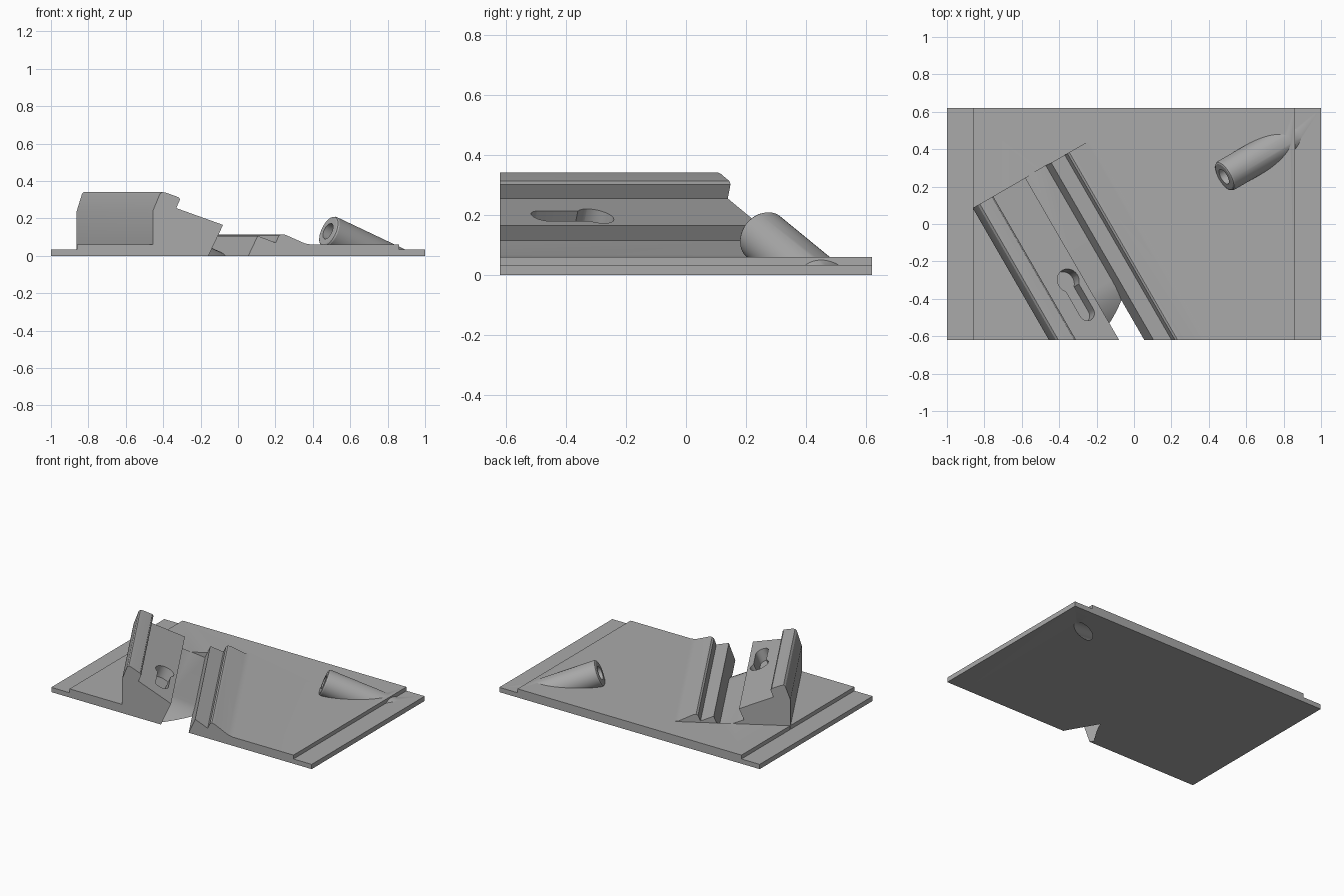
import bpy, bmesh, math
from mathutils import Matrix, Vector

old = bpy.data.objects.get("Cube")
if old:
    bpy.data.objects.remove(old, do_unlink=True)

FRONT = -0.62
TILT = math.radians(22.3)
U = Vector((0.866, 0.5, 0))      # across the cradle
V = Vector((0.5, -0.866, 0))     # along the cradle
DOWN = U * math.cos(TILT) - Vector((0, 0, math.sin(TILT)))
NORMAL = U * math.sin(TILT) + Vector((0, 0, math.cos(TILT)))

grey = bpy.data.materials.new("light grey")
grey.use_nodes = True
colour = (0.4, 0.4, 0.4, 1)
grey.diffuse_color = colour
grey.node_tree.nodes["Principled BSDF"].inputs["Base Color"].default_value = colour


def finish(name, bm):
    bmesh.ops.recalc_face_normals(bm, faces=bm.faces)
    mesh = bpy.data.meshes.new(name)
    bm.to_mesh(mesh)
    bm.free()
    mesh.materials.append(grey)
    ob = bpy.data.objects.new(name, mesh)
    bpy.context.collection.objects.link(ob)
    return ob


def clip(bm, point, outward):
    geom = bm.verts[:] + bm.edges[:] + bm.faces[:]
    cut = bmesh.ops.bisect_plane(bm, geom=geom, plane_co=point, plane_no=outward, clear_outer=True)
    edges = [e for e in cut["geom_cut"] if isinstance(e, bmesh.types.BMEdge)]
    bmesh.ops.holes_fill(bm, edges=edges)


def loft(rings):
    """Join rings of points into a closed solid."""
    bm = bmesh.new()
    rows = [[bm.verts.new(p) for p in ring] for ring in rings]
    n = len(rows[0])
    for a, b in zip(rows, rows[1:]):
        for i in range(n):
            j = (i + 1) % n
            bm.faces.new((a[i], a[j], b[j], b[i]))
    bm.faces.new(rows[0])
    bm.faces.new(rows[-1])
    return bm


def section(points, v):
    return [U * u + V * v + Vector((0, 0, z)) for u, z in points]


def box(name, half_x, top):
    bm = bmesh.new()
    bmesh.ops.create_cube(bm, size=1)
    for vert in bm.verts:
        vert.co = (vert.co.x * 2 * half_x, vert.co.y * -2 * FRONT, (vert.co.z + 0.5) * top)
    return finish(name, bm)


def circle(centre, x, y, radius, count, start=0.0, sweep=2 * math.pi):
    steps = count if sweep > 6 else count - 1
    angles = [start + sweep * i / steps for i in range(count)]
    return [centre + x * radius * math.cos(a) + y * radius * math.sin(a) for a in angles]


def combine(target, tool, operation):
    mod = target.modifiers.new(operation.lower(), "BOOLEAN")
    mod.operation = operation
    mod.solver = "EXACT"
    mod.object = tool
    bpy.context.view_layer.objects.active = target
    bpy.ops.object.modifier_apply(modifier=mod.name)
    bpy.data.objects.remove(tool, do_unlink=True)


# Stepped base plate
plate = box("mounting_plate", 1.0, 0.033)
combine(plate, box("raised_slab", 0.86, 0.06), "UNION")

# Slanted cradle: tall back, tilted seat and two low ridges
profile = [(-0.704, 0.005), (-0.704, 0.24), (-0.672, 0.33), (-0.66, 0.341),
           (-0.64, 0.336), (-0.585, 0.313), (-0.578, 0.302), (-0.596, 0.255),
           (-0.379, 0.165), (-0.3, 0.1), (-0.215, 0.105), (-0.136, 0.07),
           (-0.12, 0.108), (-0.108, 0.115), (-0.09, 0.112), (0.0, 0.066),
           (0.04, 0.058), (0.04, 0.005)]
cradle = loft([section(profile, -0.505), section(profile, 0.95)])
clip(cradle, (0, FRONT, 0), (0, -1, 0))
combine(plate, finish("cradle", cradle), "UNION")

# Tilted channel whose floor bends down through the front edge
wall = Vector((math.sin(TILT), math.cos(TILT)))
rings = []
for v in [-0.506] + [0.2 + 0.03 * i for i in range(12)] + [0.95]:
    drop = 1.9 * max(0, min(v, 0.53) - 0.2) ** 2
    left, right = Vector((-0.41, 0.09)), Vector((-0.252, 0.025))
    rings.append(section([left + wall * 0.3, left - wall * drop,
                          right - wall * drop, right + wall * 0.3], v))
combine(plate, finish("channel_cutter", loft(rings)), "DIFFERENCE")

# Keyhole slot sunk into the tilted seat
seat = U * -0.455 + Vector((0, 0, 0.197))
for name, start, end, radius in (("round_cutter", 0.085, 0.086, 0.062),
                                 ("slot_cutter", 0.085, 0.285, 0.043)):
    outline = (circle(seat + V * end, DOWN, V, radius, 13, 0, math.pi)
               + circle(seat + V * start, DOWN, V, radius, 13, math.pi, math.pi))
    depth = 0.08 if name == "round_cutter" else 0.0801
    rings = [[p + NORMAL * h for p in outline] for h in (-depth, 0.05)]
    combine(plate, finish(name, loft(rings)), "DIFFERENCE")

# Slanted tube with a softened rim, sinking into the slab
mouth = Vector((0.481, 0.253, 0.132))
side = DOWN.cross(NORMAL)
steps = ((0, 0.076), (0.004, 0.084), (0.012, 0.088), (0.6, 0.088))
tube = loft([circle(mouth + DOWN * t, side, NORMAL, r, 48) for t, r in steps])
clip(tube, (0, 0, 0.01), (0, 0, -1))
combine(plate, finish("tube", tube), "UNION")

# Bore running out through the underside
bore = loft([circle(mouth + DOWN * t, side, NORMAL, 0.045, 32) for t in (-0.1, 0.8)])
combine(plate, finish("bore_cutter", bore), "DIFFERENCE")

# Smooth the rounded surfaces, keep the edges crisp
bpy.ops.object.select_all(action="DESELECT")
plate.select_set(True)
bpy.context.view_layer.objects.active = plate
bpy.ops.object.shade_smooth_by_angle(angle=math.radians(25))
